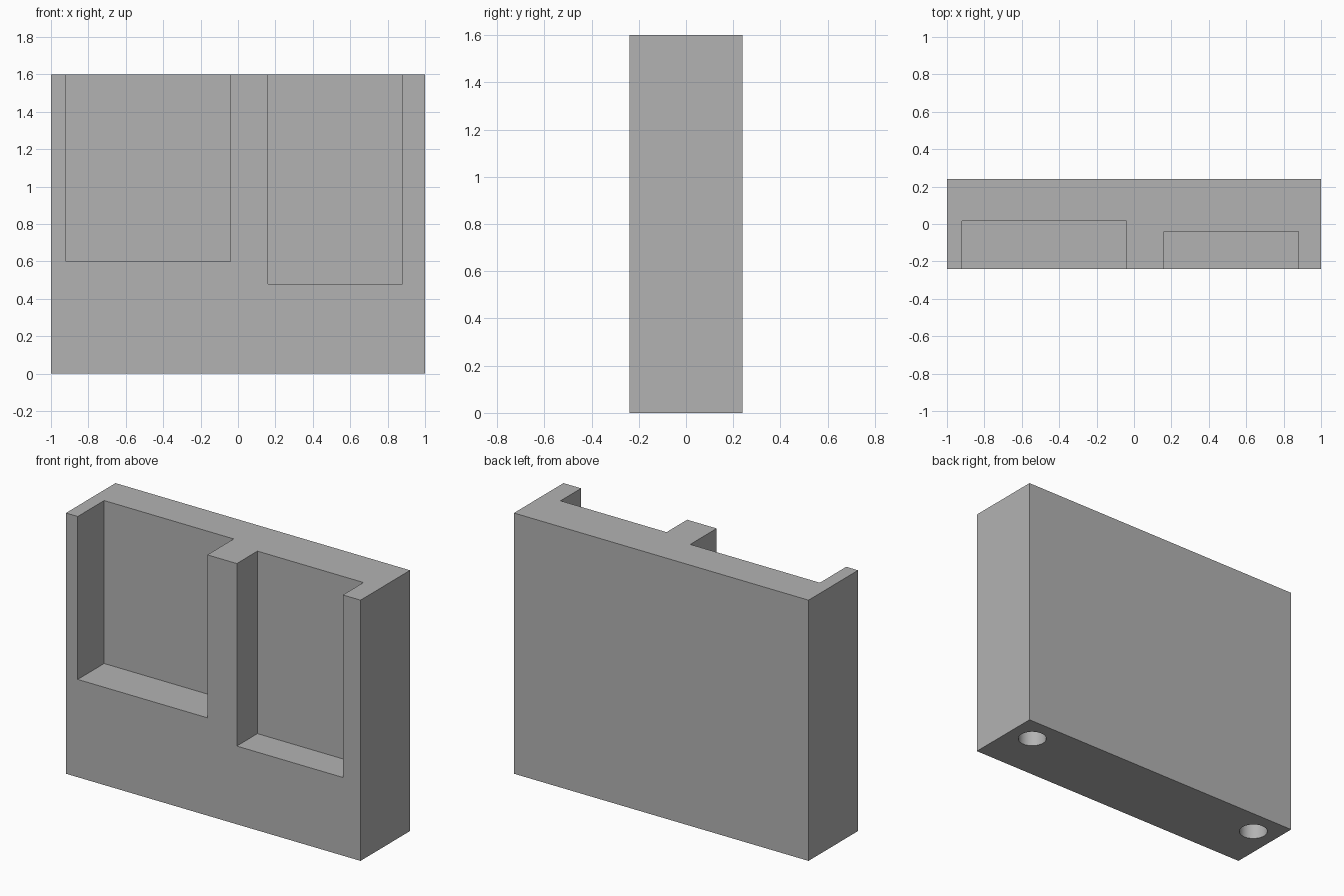
import bpy

cube = bpy.data.objects.get("Cube")
if cube:
    bpy.data.objects.remove(cube, do_unlink=True)

GREY = (0.45, 0.45, 0.45, 1)
mat = bpy.data.materials.new("plain grey")
mat.use_nodes = True
mat.diffuse_color = GREY
mat.node_tree.nodes["Principled BSDF"].inputs["Base Color"].default_value = GREY


def box(name, lo, hi):
    bpy.ops.mesh.primitive_cube_add(size=1, location=[(a + b) / 2 for a, b in zip(lo, hi)])
    ob = bpy.context.object
    ob.name = name
    ob.scale = [b - a for a, b in zip(lo, hi)]
    bpy.ops.object.transform_apply(location=False, rotation=False, scale=True)
    ob.data.materials.append(mat)
    return ob


def cut(body, cutter):
    mod = body.modifiers.new(cutter.name, "BOOLEAN")
    mod.operation = "DIFFERENCE"
    mod.solver = "EXACT"
    mod.object = cutter
    cutter.hide_render = True
    bpy.context.view_layer.objects.active = body
    bpy.ops.object.modifier_apply(modifier=mod.name)
    bpy.data.objects.remove(cutter, do_unlink=True)


# Solid holder block
body = box("holder_block", (-1, -0.24, 0), (1, 0.24, 1.6))

# Two pockets open to the front and top
cut(body, box("wide_pocket", (-0.92, -0.4, 0.6), (-0.04, 0.016, 1.8)))
cut(body, box("narrow_pocket", (0.16, -0.4, 0.48), (0.88, -0.04, 1.8)))

# Round mounting holes in the underside
HOLE_DEPTH = 0.3
for side in (-1, 1):
    bpy.ops.mesh.primitive_cylinder_add(vertices=48, radius=0.082, depth=2 * HOLE_DEPTH,
                                        location=(side * 0.845, 0.08, 0))
    hole = bpy.context.object
    hole.name = "mounting_hole"
    hole.data.materials.append(mat)
    cut(body, hole)

# Smooth hole walls, sharp edges elsewhere
bpy.ops.object.select_all(action="DESELECT")
body.select_set(True)
bpy.context.view_layer.objects.active = body
bpy.ops.object.shade_smooth_by_angle()
